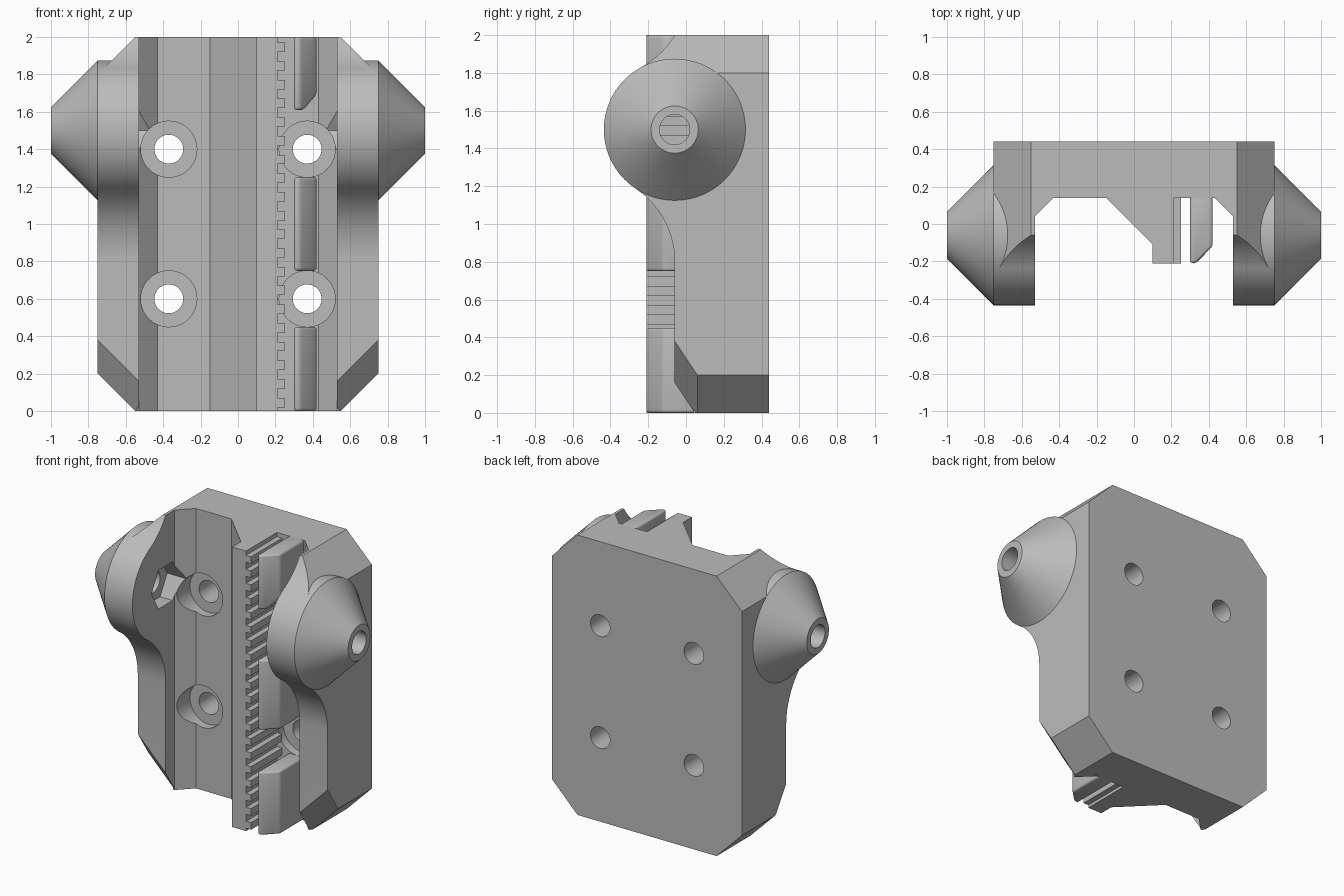
import bpy, bmesh, math
from mathutils import Matrix, Vector

if "Cube" in bpy.data.objects:
    bpy.data.objects.remove(bpy.data.objects["Cube"], do_unlink=True)

grey = bpy.data.materials.new("plain grey")
grey.use_nodes = True
grey.diffuse_color = (0.5, 0.5, 0.5, 1)
grey.node_tree.nodes["Principled BSDF"].inputs["Base Color"].default_value = (0.5, 0.5, 0.5, 1)


def to_object(bm, name):
    bmesh.ops.recalc_face_normals(bm, faces=bm.faces)
    mesh = bpy.data.meshes.new(name)
    bm.to_mesh(mesh)
    bm.free()
    mesh.materials.append(grey)
    ob = bpy.data.objects.new(name, mesh)
    bpy.context.collection.objects.link(ob)
    return ob


def activate(ob):
    bpy.ops.object.select_all(action='DESELECT')
    ob.select_set(True)
    bpy.context.view_layer.objects.active = ob


def prism(bm, pts, axis, lo, hi):
    """Extrude a 2D outline along x (points are y, z) or z (points are x, y)."""
    place = (lambda p, w: (w, *p)) if axis == 'x' else (lambda p, w: (*p, w))
    base = bm.faces.new([bm.verts.new(place(p, lo)) for p in pts])
    out = bmesh.ops.extrude_face_region(bm, geom=[base])
    moved = [v for v in out["geom"] if isinstance(v, bmesh.types.BMVert)]
    bmesh.ops.translate(bm, verts=moved, vec=Vector(place((0, 0), hi - lo)))


def slice_off(bm, point, normal):
    """Remove everything on the normal's side of a plane and close the cut."""
    geom = bm.verts[:] + bm.edges[:] + bm.faces[:]
    cut = bmesh.ops.bisect_plane(bm, geom=geom, plane_co=point, plane_no=normal, clear_outer=True)
    edges = [e for e in cut["geom_cut"] if isinstance(e, bmesh.types.BMEdge)]
    bmesh.ops.holes_fill(bm, edges=edges)


def round_bar(bm, axis, start, end, r1, r2, centre, segments=64):
    """Cylinder or cone along x (centre is y, z) or y (centre is x, z)."""
    mid = (start + end) / 2
    if axis == 'x':
        m = Matrix.Translation((mid, *centre)) @ Matrix.Rotation(math.pi / 2, 4, 'Y')
    else:
        m = Matrix.Translation((centre[0], mid, centre[1])) @ Matrix.Rotation(-math.pi / 2, 4, 'X')
    bmesh.ops.create_cone(bm, cap_ends=True, segments=segments, radius1=r1, radius2=r2,
                          depth=end - start, matrix=m)


def combine(body, bm, operation, side=1):
    """Boolean a temporary mesh into the body."""
    if side < 0:
        bmesh.ops.scale(bm, vec=(-1, 1, 1), verts=bm.verts)
    tool = to_object(bm, "helper")
    tool.hide_render = True
    mod = body.modifiers.new("combine", 'BOOLEAN')
    mod.object, mod.operation, mod.solver = tool, operation, 'EXACT'
    activate(body)
    bpy.ops.object.modifier_apply(modifier=mod.name)
    bpy.data.objects.remove(tool, do_unlink=True)


def arc(cy, cz, r, a0, a1, n=14):
    return [(cy + r * math.cos(a0 + (a1 - a0) * i / n), cz + r * math.sin(a0 + (a1 - a0) * i / n))
            for i in range(n + 1)]


# Back plate with the open channel and the ramped belt wall
bm = bmesh.new()
prism(bm, [(-.54, .44), (-.54, .04), (-.53, .04), (-.43, .14), (-.15, .14), (.10, -.11),
           (.10, -.21), (.21, -.21), (.21, .14), (.43, .14), (.53, .04), (.54, .04), (.54, .44)],
      'z', 0, 2)
body = to_object(bm, "carriage_body")

# Side posts with chamfered corners, and the round conical bosses on them
boss = (-.06, 1.5)
post = ([(.44, 0), (-.06, 0)] + arc(-.526, .8, .466, 0, .983)
        + arc(-.459, 2.24, .466, -1.076, -.541) + [(.44, 2)])
for side in (1, -1):
    bm = bmesh.new()
    prism(bm, post, 'x', .53, .75)
    slice_off(bm, (.55, 0, 2), (1, 0, 1))
    slice_off(bm, (.55, 0, 0), (1, 0, -1))
    slice_off(bm, (.75, .06, .2), (1, -1.5, -1))
    combine(body, bm, 'UNION', side)
    bm = bmesh.new()
    round_bar(bm, 'x', .53, .75, .375, .375, boss)
    combine(body, bm, 'UNION', side)
    bm = bmesh.new()
    round_bar(bm, 'x', .75, 1, .375, .125, boss)
    combine(body, bm, 'UNION', side)

# Boss bores, hexagonal nut pockets and counterbored screw holes
for side in (1, -1):
    bm = bmesh.new()
    round_bar(bm, 'x', .45, 1.1, .08, .08, boss, 32)
    combine(body, bm, 'DIFFERENCE', side)
    bm = bmesh.new()
    round_bar(bm, 'x', -.09, .09, .16, .16, (0, 0), 6)
    # turn the hexagon so that a corner points backwards
    first = max(bm.verts, key=lambda v: v.co.y)
    turn = -math.atan2(first.co.z, first.co.y)
    bmesh.ops.rotate(bm, verts=bm.verts, cent=(0, 0, 0), matrix=Matrix.Rotation(turn, 3, 'X'))
    bmesh.ops.translate(bm, verts=bm.verts, vec=(.54, *boss))
    combine(body, bm, 'DIFFERENCE', side)
    for z in (.6, 1.4):
        for start, end, r in ((-.5, .2, .15), (.1, .6, .077)):
            bm = bmesh.new()
            round_bar(bm, 'y', start, end, r, r, (.37, z), 48)
            combine(body, bm, 'DIFFERENCE', side)
activate(body)
bpy.ops.object.shade_smooth_by_angle(angle=math.radians(25))

# Row of belt teeth along the wall
bm = bmesh.new()
for i in range(20):
    z = .02 + .1 * i
    prism(bm, [(.21, -.21), (.25, -.21), (.25, .14), (.21, .14)], 'z', z, z + .05)
to_object(bm, "belt_teeth")

# Three clamp rails facing the teeth
for name, lo, hi in (("lower_rail", 0, .45), ("middle_rail", .75, 1.25), ("upper_rail", 1.61, 2)):
    bm = bmesh.new()
    prism(bm, [(.30, -.21), (.33, -.21), (.42, -.12), (.42, .16), (.30, .16)], 'z', lo, hi)
    if name == "upper_rail":
        slice_off(bm, (.35, 0, 1.61), (1.2, 0, -1))
    rail = to_object(bm, name)
    bevel = rail.modifiers.new("soft edges", 'BEVEL')
    bevel.width, bevel.segments = .015, 3
    activate(rail)
    bpy.ops.object.modifier_apply(modifier=bevel.name)
    bpy.ops.object.shade_smooth_by_angle(angle=math.radians(30))
